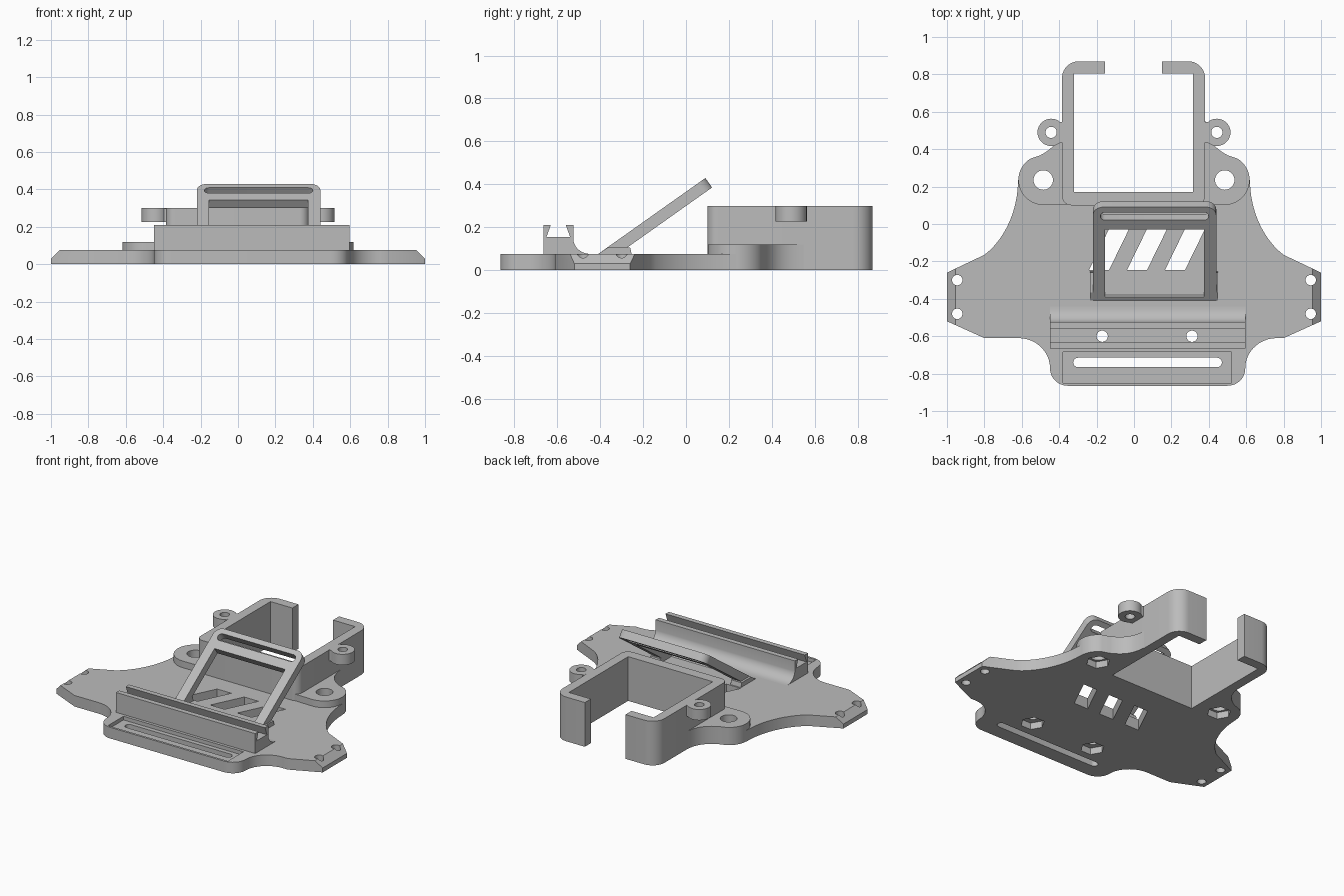
import bpy, bmesh, math
from mathutils import Matrix, Vector
from mathutils.geometry import interpolate_bezier

cube = bpy.data.objects.get("Cube")
if cube:
    bpy.data.objects.remove(cube)

grey = bpy.data.materials.new("plain_grey")
grey.use_nodes = True
GREY = (0.5, 0.5, 0.5, 1)
grey.diffuse_color = GREY
grey.node_tree.nodes["Principled BSDF"].inputs["Base Color"].default_value = GREY

ALONG_X = Matrix(((0, 0, 1, 0), (1, 0, 0, 0), (0, 1, 0, 0), (0, 0, 0, 1)))
UP = Matrix.Identity(4)


def prism(name, pts, lo, hi, m=UP):
    """Extrude a flat outline from lo to hi, then place it with m."""
    bm = bmesh.new()
    face = bm.faces.new([bm.verts.new((x, y, lo)) for x, y in pts])
    top = bmesh.ops.extrude_face_region(bm, geom=[face])["geom"]
    bmesh.ops.translate(bm, vec=(0, 0, hi - lo),
                        verts=[v for v in top if isinstance(v, bmesh.types.BMVert)])
    bm.transform(m)
    bmesh.ops.recalc_face_normals(bm, faces=bm.faces)
    mesh = bpy.data.meshes.new(name)
    bm.to_mesh(mesh)
    bm.free()
    mesh.materials.append(grey)
    ob = bpy.data.objects.new(name, mesh)
    bpy.context.collection.objects.link(ob)
    return ob


def arc(cx, cy, r, a0, a1, n=10):
    angles = [math.radians(a0 + (a1 - a0) * i / n) for i in range(n + 1)]
    return [(cx + r * math.cos(a), cy + r * math.sin(a)) for a in angles]


def circle(cx, cy, r, n=32):
    return arc(cx, cy, r, 0, 360, n)[:-1]


def rect(x0, x1, y0, y1):
    return [(x0, y0), (x1, y0), (x1, y1), (x0, y1)]


def slot(x0, x1, y0, y1):
    r, cy = (y1 - y0) / 2, (y0 + y1) / 2
    return arc(x1 - r, cy, r, -90, 90) + arc(x0 + r, cy, r, 90, 270)


def round_rect(x0, x1, y0, y1, rf, rb):
    return (arc(x1 - rf, y0 + rf, rf, -90, 0) + arc(x1 - rb, y1 - rb, rb, 0, 90)
            + arc(x0 + rb, y1 - rb, rb, 90, 180) + arc(x0 + rf, y0 + rf, rf, 180, 270))


def bez(a, b, c, d, n=12):
    pts = interpolate_bezier(*[Vector((*p, 0)) for p in (a, b, c, d)], n)
    return [(p.x, p.y) for p in pts]


def cut(ob, pts, lo, hi, m=UP):
    cutter = prism("cutter", pts, lo, hi, m)
    cutter.hide_render = True
    mod = ob.modifiers.new("cut", "BOOLEAN")
    mod.operation, mod.solver, mod.object = "DIFFERENCE", "EXACT", cutter
    bpy.context.view_layer.objects.active = ob
    bpy.ops.object.modifier_apply(modifier=mod.name)
    bpy.data.objects.remove(cutter)


def screw_hole(ob, x, y, r):
    """Through hole with a hexagonal nut pocket underneath."""
    cut(ob, circle(x, y, r), -0.1, 0.5)
    cut(ob, circle(x, y, 0.075, 6), -0.1, 0.045)


T = 0.075          # plate thickness
MID = 0.073        # centre of the offset front section
LUG = (0.485, 0.235)
RAIL_HOLES = [(-0.17, -0.6), (0.31, -0.6)]


# Base plate: one side of the outline from front to back
def plate_side(s):
    f = lambda x: MID + s * x
    pts = bez((f(.425), -.865), (f(.48), -.865), (f(.522), -.825), (f(.522), -.77))
    pts += bez((f(.522), -.77), (f(.522), -.68), (f(.6), -.61), (f(.69), -.61))[1:]
    pts += [(s * .8, -.61), (s, -.52), (s, -.26)]
    pts += bez((s * .8, -.165), (s * .7, -.09), (s * .62, .06), (s * .62, LUG[1]))
    return pts + [(s * .35, LUG[1]), (s * .35, .17)]


plate = prism("base_plate", plate_side(1) + plate_side(-1)[::-1], 0, T)
for s in (-1, 1):
    cut(plate, [(s * .945, .085), (s * 1.01, .02), (s * 1.01, .085)], -1, 1,
        Matrix(((1, 0, 0, 0), (0, 0, 1, 0), (0, 1, 0, 0), (0, 0, 0, 1))))
    for y in (-.48, -.3):
        cut(plate, circle(s * .945, y, .028), -.1, .2)
    screw_hole(plate, s * LUG[0], LUG[1], .052)
cut(plate, rect(-.38, .52, -.85, -.685), .05, .2)
cut(plate, slot(-.325, .47, -.765, -.715), -.1, .2)
for i in range(3):
    x = -.24 + .203 * i
    cut(plate, [(x, -.245), (x + .107, -.245), (x + .212, -.03), (x + .105, -.03)], -.1, .2)

# Mounting rail with a dovetail groove and a fillet at the back
profile = [(-.665, .05), (-.665, .21), (-.63, .21), (-.65, .155),
           (-.54, .155), (-.56, .21), (-.525, .21)]
profile += bez((-.525, .14), (-.52, .105), (-.49, T), (-.44, T)) + [(-.44, .05)]
rail = prism("mounting_rail", profile, -.45, .595, ALONG_X)
for x, y in RAIL_HOLES:
    screw_hole(plate, x, y, .03)
    cut(rail, circle(x, y, .03), -.1, .5)

# Open-backed holder
holder = prism("holder", round_rect(-.385, .38, .1, .87, .05, .09), 0, .3)
cut(holder, rect(-.32, .315, .17, .805), -.1, .5)
cut(holder, rect(-.155, .15, .7, 1), -.1, .5)

parts = [plate, rail, holder]
for s, side in ((-1, "right"), (1, "left")):
    # Raised bolt lugs beside the holder
    pts = [(s * .35, .105)]
    pts += [(s * x, y) for x, y in arc(*LUG, .133, -90, 60, 20)[::-1][::-1]]
    pts += bez((s * .5, .368), (s * .43, .405), (s * .39, .45), (s * .383, .55))
    pts += [(s * .35, .55)]
    lug = prism(side + "_bolt_lug", pts, 0, .12)
    screw_hole(lug, s * LUG[0], LUG[1], .052)

    # Screw ears near the top of the holder
    ear = prism(side + "_ear", circle(s * .443, .49, .073), .227, .3)
    cut(ear, circle(s * .443, .49, .03), 0, .5)
    bridge = prism(side + "_ear_bridge", rect(*sorted((s * .405, s * .36)), .435, .545),
                   .227, .299)

    # Feet under the tilted frame
    x0, x1 = (-.235, -.157) if s < 0 else (.377, .45)
    foot = prism(side + "_frame_foot",
                 [(-.41, .06), (-.41, T), (-.365, .105), (-.26, .105), (-.25, .06)],
                 x0, x1, ALONG_X)
    parts += [lug, ear, bridge, foot]

# Tilted frame with a window and a strap slot
tilt = Matrix.Translation((.11, -.41, T)) @ Matrix.Rotation(math.radians(35.3), 4, "X")
outline = [(-.33, -.04), (.33, -.04)] + arc(.275, .558, .055, 0, 90) + arc(-.275, .558, .055, 90, 180)
frame = prism("tilted_frame", outline, -.054, 0, tilt)
cut(frame, rect(-.265, .265, .025, .466), -.2, .2, tilt)
cut(frame, slot(-.29, .29, .528, .578), -.2, .2, tilt)
parts.append(frame)

# Smooth the rounded walls and keep the edges crisp
bpy.ops.object.select_all(action="DESELECT")
for ob in parts:
    ob.select_set(True)
bpy.context.view_layer.objects.active = plate
bpy.ops.object.shade_smooth_by_angle(angle=math.radians(30))
